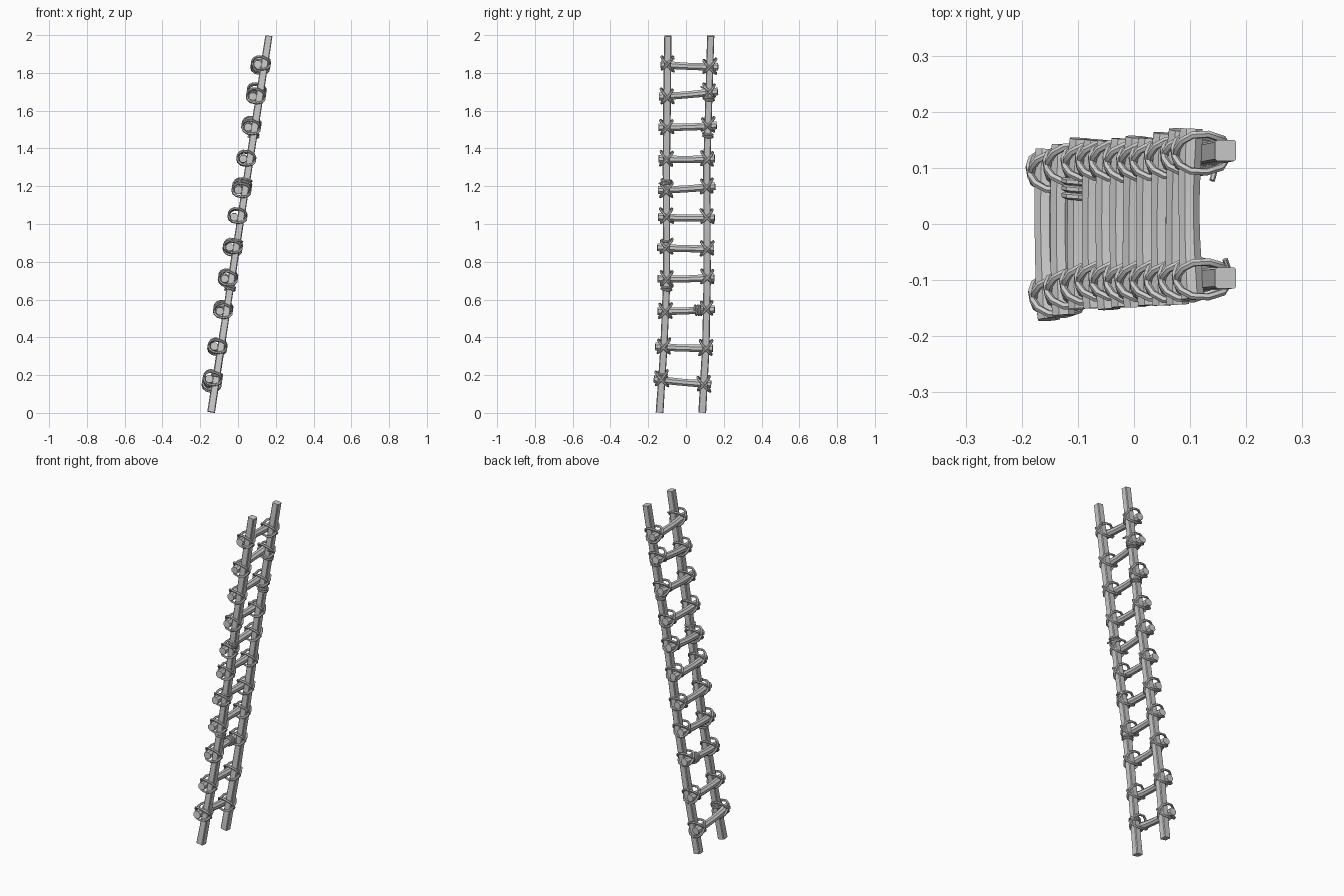
import bpy, bmesh, random
from math import sin, cos, pi, tau
from mathutils import Vector as V

if "Cube" in bpy.data.objects:
    bpy.data.objects.remove(bpy.data.objects["Cube"])

random.seed(4)


def sweep(name, pts, profile, up, closed=False, scales=None, smooth=True):
    """Sweep a closed 2D profile along a path with a fixed up vector."""
    pts = [V(p) for p in pts]
    n, m = len(pts), len(profile)
    bm = bmesh.new()
    rings = []
    for i, p in enumerate(pts):
        a = pts[(i - 1) % n] if closed else pts[max(i - 1, 0)]
        b = pts[(i + 1) % n] if closed else pts[min(i + 1, n - 1)]
        t = (b - a).normalized()
        side = t.cross(V(up)).normalized()
        top = side.cross(t)
        s = scales[i] if scales else 1
        rings.append([bm.verts.new(p + side * u * s + top * w * s) for u, w in profile])
    for i in range(n if closed else n - 1):
        r, q = rings[i], rings[(i + 1) % n]
        for j in range(m):
            bm.faces.new((r[j], r[(j + 1) % m], q[(j + 1) % m], q[j]))
    if not closed:
        bm.faces.new(rings[0])
        bm.faces.new(rings[-1])
    bmesh.ops.recalc_face_normals(bm, faces=bm.faces)
    me = bpy.data.meshes.new(name)
    bm.to_mesh(me)
    bm.free()
    ob = bpy.data.objects.new(name, me)
    bpy.context.collection.objects.link(ob)
    if smooth:
        bpy.ops.object.select_all(action='DESELECT')
        ob.select_set(True)
        bpy.context.view_layer.objects.active = ob
        bpy.ops.object.shade_smooth_by_angle(angle=0.7)
    return ob


def circle(r, n):
    return [(r * cos(tau * (k + .5) / n), r * sin(tau * (k + .5) / n)) for k in range(n)]


def chamfered(h, c):
    return [(h, -h + c), (h, h - c), (h - c, h), (-h + c, h),
            (-h, h - c), (-h, -h + c), (-h + c, -h), (h - c, -h)]


# Rail centre lines: (z, y) knots, leaning in x
KNOTS = {'left': [(0, -.14), (.35, -.117), (.7, -.102), (1.3, -.104), (2, -.096)],
         'right': [(0, .086), (.35, .105), (.7, .112), (1.3, .110), (2, .131)]}
AXIS = V((.1535, 0, 1)).normalized()
BACK = V((-1, 0, .1535)).normalized()
Y = V((0, 1, 0))


def rail_at(side, z):
    k = KNOTS[side]
    for (z0, y0), (z1, y1) in zip(k, k[1:]):
        if z <= z1:
            break
    return V((-.143 + .1535 * z, y0 + (y1 - y0) * (z - z0) / (z1 - z0), z))


# Side rails
for side in KNOTS:
    zs = [.004, .17, .35, .52, .7, 1.0, 1.3, 1.65, 1.996]
    sc = [1.05] + [random.uniform(.95, 1.05) for _ in zs[2:]] + [.97]
    sweep(side + '_rail', [rail_at(side, z) for z in zs], chamfered(.0195, .004), Y,
          scales=sc, smooth=False)

# Rungs: (z at left, z at right, y start, y end)
RUNGS = [(.18, .152, -.17, .133), (.352, .342, -.163, .142), (.538, .55, -.15, .152),
         (.71, .717, -.15, .15), (.877, .87, -.152, .148), (1.037, 1.034, -.148, .152),
         (1.18, 1.2, -.148, .155), (1.345, 1.347, -.145, .153), (1.512, 1.522, -.145, .162),
         (1.675, 1.702, -.143, .168), (1.845, 1.832, -.134, .17)]


def rung_point(r, f):
    z = r[0] + (r[1] - r[0]) * f
    bow = sin(pi * f)
    return V((-.143 + .1535 * z - .036 - .005 * bow, r[2] + (r[3] - r[2]) * f, z - .004 * bow))


def lashing(name, c):
    """Two crossed rope loops binding rail and rung."""
    half = [(-.027, .014), (-.016, .032), (.012, .043), (.040, .041), (.057, .028), (.064, .011)]
    path = half + [(d, -s) for d, s in reversed(half)]
    for k, sg in enumerate((1, -1)):
        diag = (Y * sg * random.uniform(.68, .8) + AXIS * random.uniform(.75, .9))
        shift = AXIS * random.uniform(-.005, .005)
        pts = [c + shift + BACK * (d + .002 * k) + diag * s for d, s in path]
        sweep(f'{name}_{k}', pts, circle(.0068, 6), BACK.cross(diag).normalized(), True)


def coil(name, c, axis, u, w, r, turns, pitch=.013):
    """Rope wound around a rail or rung."""
    n = 8
    pts = []
    for i in range(turns * n + 1):
        a = tau * i / n
        pts.append(c + axis * pitch * (i / n - turns / 2) + u * r * cos(a) + w * r * sin(a))
    sweep(name, pts, circle(.0062, 6), axis)


for i, r in enumerate(RUNGS):
    fs = [0, .06, .2, .35, .5, .65, .8, .94, 1]
    sweep(f'rung_{i + 1}', [rung_point(r, f) for f in fs], circle(.0215, 8), (0, 0, 1),
          scales=[1, 1.06, 1, .95, .93, .95, 1, 1.06, 1])
    for side, z in (('left', r[0]), ('right', r[1])):
        lashing(f'{side}_lashing_{i + 1}', rail_at(side, z))

# Spare rope coils on the rails
for i, (side, z, turns) in enumerate([('left', .2, 2), ('left', .66, 2), ('left', .91, 1),
                                      ('left', 1.225, 2), ('right', 1.665, 2),
                                      ('right', 1.47, 2)]):
    coil(f'rail_coil_{i + 1}', rail_at(side, z), AXIS, BACK, Y, .026, turns)

# Coil on a rung beside the right rail
coil('rung_coil', rung_point(RUNGS[2], .71), Y, V((1, 0, 0)), V((0, 0, 1)), .025, 3)

# Loose rope tails
for i, (side, z, dy) in enumerate([('right', 1.71, -.045), ('left', 1.86, .035), ('left', 1.2, -.04)]):
    p = rail_at(side, z) - BACK * .024
    sweep(f'rope_tail_{i + 1}', [p, p + V((.002, dy * .5, .012)), p + V((-.004, dy, .02))],
          circle(.005, 6), (1, 0, 0))
